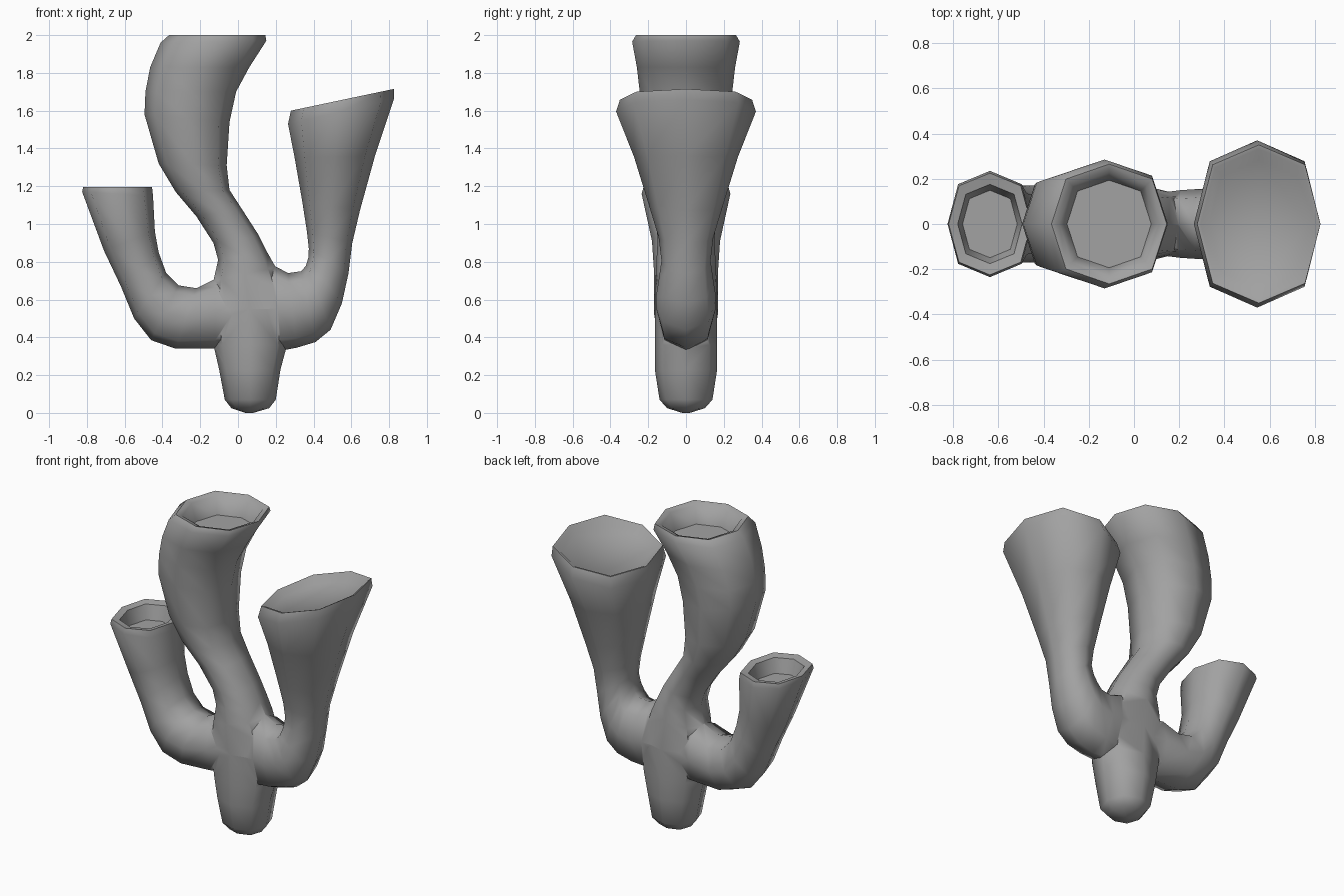
import bpy
import bmesh
from math import cos, sin, pi, radians
from mathutils import Vector

SIDES = 8

# Remove the default cube
default = bpy.data.objects.get("Cube")
if default:
    bpy.data.objects.remove(default, do_unlink=True)

# Single flat grey
grey = bpy.data.materials.new("coral grey")
grey.use_nodes = True
colour = (0.36, 0.36, 0.36, 1)
grey.diffuse_color = colour
grey.node_tree.nodes["Principled BSDF"].inputs["Base Color"].default_value = colour


def add_ring(bm, centre, half, depth):
    """Eight-sided cross-section spanned by a half-width vector and the y axis."""
    ring = []
    for i in range(SIDES):
        angle = 2 * pi * i / SIDES
        # diagonal corners sit slightly outside a true ellipse
        fullness = 1.06 if i % 2 else 1
        offset = half * cos(angle) + Vector((0, depth * sin(angle), 0))
        ring.append(bm.verts.new(centre + offset * fullness))
    return ring


def make_tube(name, sections, lip, hollow):
    """Loft sections (outer x, z, inner x, z, y radius), then sink a cup in the end."""
    bm = bmesh.new()
    rings = []
    for outer_x, outer_z, inner_x, inner_z, depth in sections:
        outer = Vector((outer_x, 0, outer_z))
        inner = Vector((inner_x, 0, inner_z))
        centre, half = (outer + inner) / 2, (outer - inner) / 2
        rings.append(add_ring(bm, centre, half, depth))
    # cup inside the rim: inner lip, then the floor
    for drop, scale in ((hollow * 0.1, lip), (hollow, lip * 0.85)):
        rings.append(add_ring(bm, centre - Vector((0, 0, drop)), half * scale, depth * scale))
    for low, high in zip(rings, rings[1:]):
        for i in range(SIDES):
            j = (i + 1) % SIDES
            bm.faces.new((low[i], low[j], high[j], high[i]))
    bm.faces.new(rings[0])
    bm.faces.new(rings[-1])
    bmesh.ops.recalc_face_normals(bm, faces=bm.faces)
    mesh = bpy.data.meshes.new(name)
    bm.to_mesh(mesh)
    bm.free()
    mesh.materials.append(grey)
    obj = bpy.data.objects.new(name, mesh)
    bpy.context.collection.objects.link(obj)
    return obj


# Foot, trunk and the tall curved middle tube
trunk = make_tube("coral_body", [
    (.04, 0, .08, 0, .02),
    (-.035, .025, .165, .025, .1),
    (-.07, .07, .2, .07, .14),
    (-.1, .23, .225, .23, .165),
    (-.13, .36, .26, .36, .165),
    (-.16, .55, .28, .55, .165),
    (-.13, .7, .2, .77, .16),
    (-.105, .81, .155, .85, .155),
    (-.13, .9, .11, .94, .15),
    (-.22, 1.04, .02, 1.08, .165),
    (-.33, 1.17, -.045, 1.18, .19),
    (-.42, 1.32, -.06, 1.31, .21),
    (-.495, 1.58, -.045, 1.54, .235),
    (-.49, 1.7, -.01, 1.7, .245),
    (-.465, 1.83, .06, 1.83, .26),
    (-.41, 1.96, .15, 1.97, .285),
    (-.365, 2, .145, 2, .265),
], lip=.86, hollow=.12)

# Short side branch
short_branch = make_tube("short_branch", [
    (.05, .37, .05, .66, .13),
    (-.12, .34, -.12, .71, .155),
    (-.33, .34, -.22, .66, .165),
    (-.46, .385, -.315, .675, .17),
    (-.55, .5, -.38, .74, .17),
    (-.62, .67, -.42, .85, .17),
    (-.71, .86, -.44, .96, .18),
    (-.825, 1.17, -.45, 1.15, .235),
    (-.82, 1.195, -.455, 1.195, .225),
], lip=.78, hollow=.1)

# Wide flaring branch with a slanted mouth
wide_branch = make_tube("wide_branch", [
    (.05, .38, .05, .7, .13),
    (.23, .33, .19, .78, .15),
    (.31, .345, .265, .74, .155),
    (.41, .375, .335, .75, .16),
    (.49, .44, .36, .78, .16),
    (.55, .58, .372, .82, .145),
    (.585, .74, .375, .87, .13),
    (.605, .9, .365, .96, .145),
    (.645, 1.07, .34, 1.12, .195),
    (.725, 1.36, .3, 1.35, .275),
    (.825, 1.66, .265, 1.53, .37),
    (.825, 1.715, .28, 1.6, .35),
], lip=.95, hollow=.04)

# Fuse the branches into the trunk
bpy.ops.object.select_all(action="DESELECT")
bpy.context.view_layer.objects.active = trunk
trunk.select_set(True)
for branch in (short_branch, wide_branch):
    union = trunk.modifiers.new("fuse", "BOOLEAN")
    union.operation = "UNION"
    union.solver = "EXACT"
    union.object = branch
    bpy.ops.object.modifier_apply(modifier=union.name)
    bpy.data.objects.remove(branch, do_unlink=True)

bpy.ops.object.shade_smooth_by_angle(angle=radians(60))
